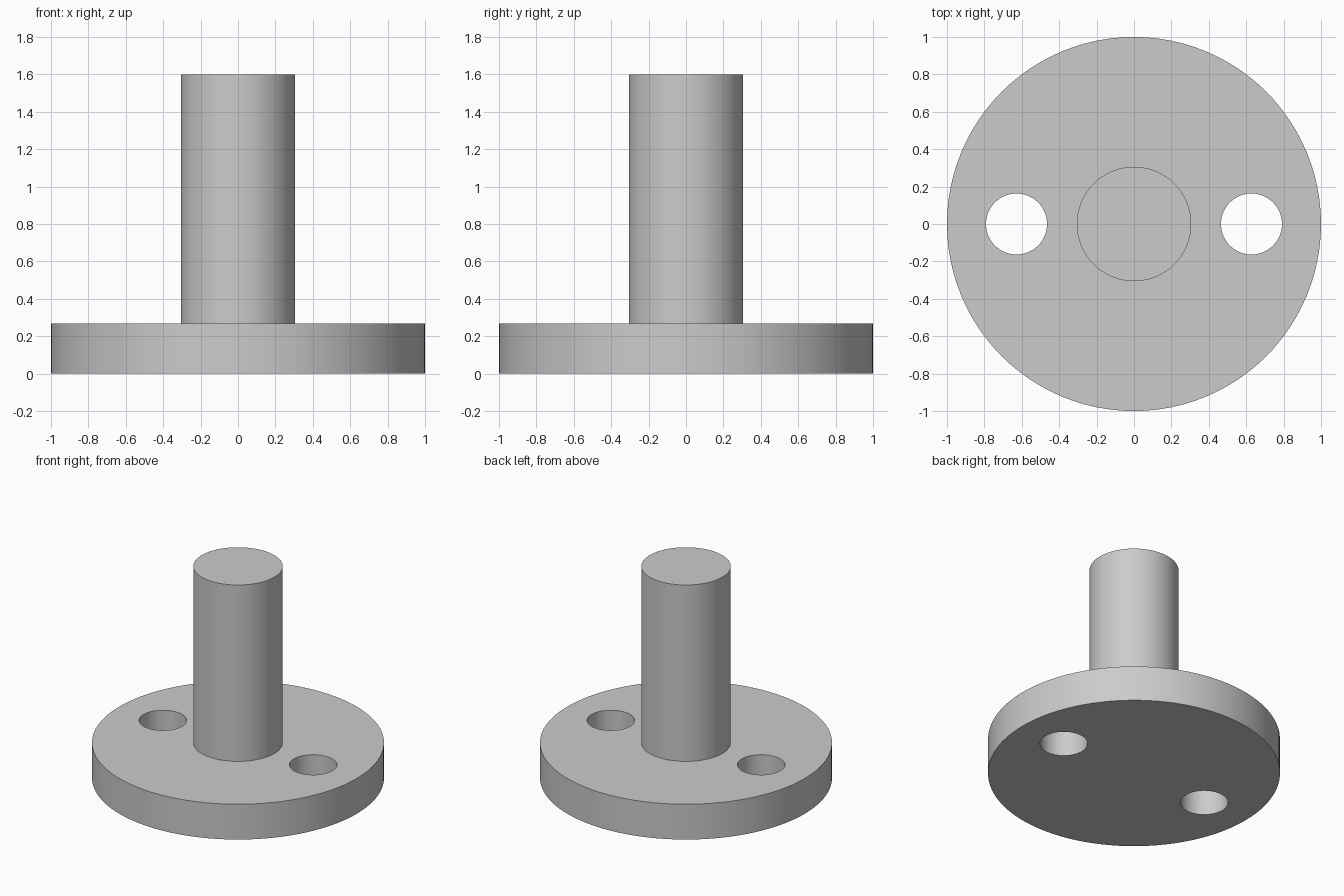
import bpy
import bmesh
import math

FLANGE_R, FLANGE_H = 1.0, 0.267
SHAFT_R, TOP_Z = 0.306, 1.6
HOLE_X, HOLE_R = 0.628, 0.163
SEGMENTS = 96

cube = bpy.data.objects.get("Cube")
if cube:
    bpy.data.objects.remove(cube, do_unlink=True)

grey = bpy.data.materials.new("plain grey")
grey.use_nodes = True
colour = (0.6, 0.6, 0.6, 1.0)
grey.diffuse_color = colour
grey.node_tree.nodes["Principled BSDF"].inputs["Base Color"].default_value = colour


def add_turned_part(name, rings):
    """Solid of revolution from (radius, height) rings, capped at both ends."""
    bm = bmesh.new()
    loops = []
    for radius, z in rings:
        loops.append([
            bm.verts.new((radius * math.cos(a), radius * math.sin(a), z))
            for a in (math.tau * i / SEGMENTS for i in range(SEGMENTS))
        ])
    for low, high in zip(loops, loops[1:]):
        for i in range(SEGMENTS):
            j = (i + 1) % SEGMENTS
            bm.faces.new((low[i], low[j], high[j], high[i]))
    bm.faces.new(loops[0][::-1])
    bm.faces.new(loops[-1])
    bmesh.ops.recalc_face_normals(bm, faces=bm.faces)
    mesh = bpy.data.meshes.new(name)
    bm.to_mesh(mesh)
    bm.free()
    mesh.materials.append(grey)
    obj = bpy.data.objects.new(name, mesh)
    bpy.context.collection.objects.link(obj)
    return obj


# Round flange with the shaft rising from it in one piece
body = add_turned_part("flange_and_shaft", [
    (FLANGE_R, 0), (FLANGE_R, FLANGE_H), (SHAFT_R, FLANGE_H), (SHAFT_R, TOP_Z),
])
bpy.context.view_layer.objects.active = body
body.select_set(True)

# Two through holes, one on each side of the shaft
for side, label in ((1, "left"), (-1, "right")):
    cutter = add_turned_part(label + "_hole_cutter", [
        (HOLE_R, -0.1), (HOLE_R, FLANGE_H + 0.1),
    ])
    cutter.location.x = side * HOLE_X
    cutter.hide_render = True
    bpy.context.view_layer.update()
    cut = body.modifiers.new(label + "_hole", "BOOLEAN")
    cut.operation = "DIFFERENCE"
    cut.solver = "EXACT"
    cut.object = cutter
    bpy.ops.object.modifier_apply(modifier=cut.name)
    bpy.data.objects.remove(cutter, do_unlink=True)

# Smooth walls, crisp rims
bpy.ops.object.shade_smooth_by_angle(angle=math.radians(30))
